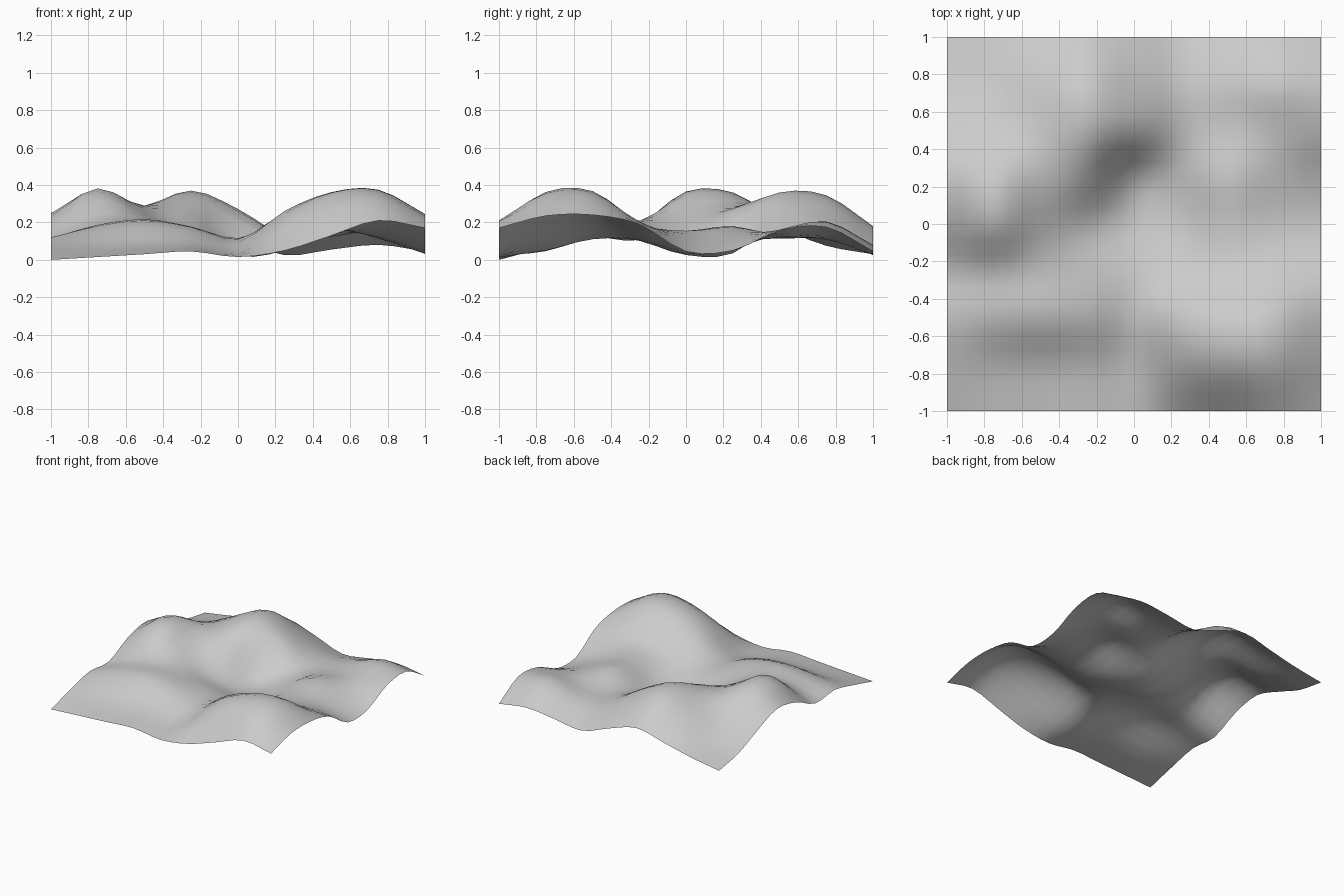
import bpy
from math import floor

if "Cube" in bpy.data.objects:
    bpy.data.objects.remove(bpy.data.objects["Cube"])

# Terrain heights in hundredths, sampled every 0.25 units
# (rows run front to back, columns left to right)
HEIGHTS = [
    [0.0, 1.5, 3, 4.5, 1.5, 5, 13, 21, 17],
    [6.5, 7, 8, 8, 5, 22, 33.5, 35.5, 23.5],
    [12, 18, 21, 17.5, 11, 25.5, 34.5, 36, 24],
    [10.5, 19.5, 20.5, 15.5, 10.5, 11.5, 18, 20.5, 19],
    [21, 36.5, 24.5, 11.5, 3, 5, 15.5, 12, 4.5],
    [25, 36, 28.5, 25, 4.5, 7.5, 18, 12.5, 5],
    [17, 21, 28.5, 36, 26, 12.5, 12.5, 16, 15.5],
    [7.5, 12, 24.5, 34.5, 23, 11.5, 13, 20.5, 17.5],
    [3, 7, 12.5, 18, 11, 2.5, 5.5, 8, 4.5],
]


def spline(values, t):
    """Smooth curve through evenly spaced values (t counted in samples)."""
    n = len(values)
    v = [2 * values[0] - values[1]] + list(values) + [2 * values[-1] - values[-2]]
    i = max(0, min(n - 2, floor(t)))
    f = t - i
    a, b, c, d = v[i:i + 4]
    return b + 0.5 * f * (c - a + f * (2 * a - 5 * b + 4 * c - d + f * (3 * (b - c) + d - a)))


def height(x, y):
    column = [spline(row, (x + 1) * 4) for row in HEIGHTS]
    return max(0.0, spline(column, (y + 1) * 4) / 100)


# Rolling ground sheet
bpy.ops.mesh.primitive_grid_add(x_subdivisions=24, y_subdivisions=24, size=2)
ground = bpy.context.object
ground.name = "rolling_terrain"
for v in ground.data.vertices:
    v.co.z = height(v.co.x, v.co.y)
bpy.ops.object.shade_smooth()
